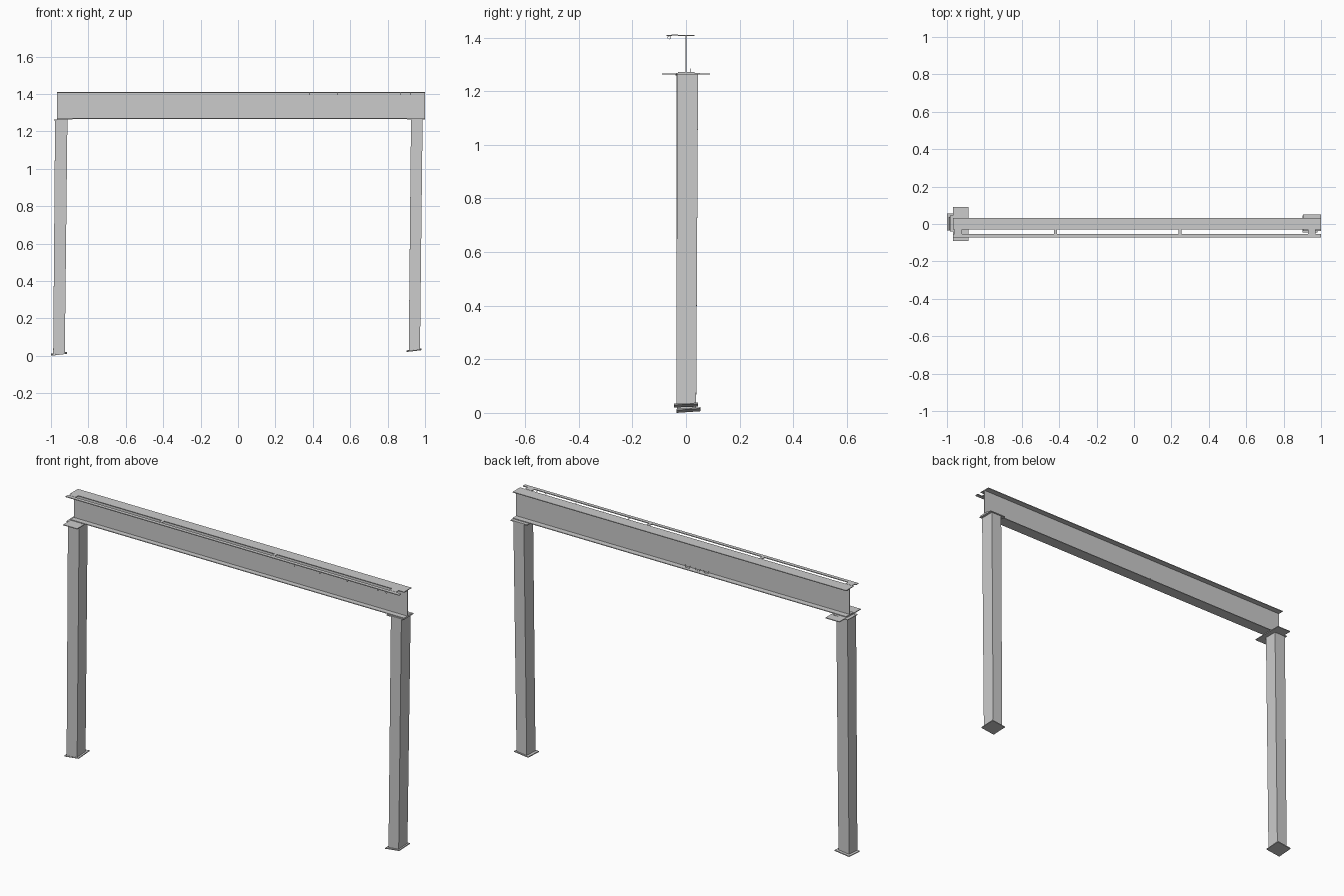
import bpy, bmesh, math

if "Cube" in bpy.data.objects:
    bpy.data.objects.remove(bpy.data.objects["Cube"])


def prism(name, bottom, top):
    """Solid between two matching four-cornered loops."""
    bm = bmesh.new()
    lo = [bm.verts.new(p) for p in bottom]
    hi = [bm.verts.new(p) for p in top]
    bm.faces.new(lo[::-1])
    bm.faces.new(hi)
    for i in range(4):
        j = (i + 1) % 4
        bm.faces.new((lo[i], lo[j], hi[j], hi[i]))
    bmesh.ops.recalc_face_normals(bm, faces=bm.faces)
    me = bpy.data.meshes.new(name)
    bm.to_mesh(me)
    bm.free()
    ob = bpy.data.objects.new(name, me)
    bpy.context.collection.objects.link(ob)
    return ob


def quad(x0, x1, y0, y1, height):
    return [(x, y, height(x, y)) for x, y in ((x0, y0), (x1, y0), (x1, y1), (x0, y1))]


def plate(name, x0, x1, y0, y1, height, t):
    return prism(name, quad(x0, x1, y0, y1, height),
                 quad(x0, x1, y0, y1, lambda x, y: height(x, y) + t))


def box(name, x0, x1, y0, y1, z0, z1):
    return plate(name, x0, x1, y0, y1, lambda x, y: z0, z1 - z0)


def plane(x0, y0, z0, sx, sy):
    return lambda x, y: z0 + sx * (x - x0) + sy * (y - y0)


def wire(name, points, radius):
    cu = bpy.data.curves.new(name, 'CURVE')
    cu.dimensions = '3D'
    cu.bevel_depth = radius
    cu.bevel_resolution = 1
    sp = cu.splines.new('POLY')
    sp.points.add(len(points) - 1)
    for p, co in zip(sp.points, points):
        p.co = (*co, 1)
    ob = bpy.data.objects.new(name, cu)
    bpy.context.collection.objects.link(ob)


# I-beam: two flanges and a web
BX0, BX1 = -0.967, 1.0
box("beam_top_flange", BX0, BX1, -0.03, 0.032, 1.406, 1.41)
box("beam_bottom_flange", BX0, BX1, -0.03, 0.032, 1.267, 1.271)
box("beam_web", BX0, BX1, -0.002, 0.002, 1.271, 1.406)

# Leaning box columns standing on tilted base plates
left_base = plane(-1.0, -0.035, 0.0, 0.12, 0.07)
right_base = plane(0.9, -0.045, 0.02, 0.12, 0.04)
flat = lambda x, y: 1.262
prism("left_column", quad(-0.988, -0.926, -0.033, 0.038, lambda x, y: left_base(x, y) + 0.004),
      quad(-0.978, -0.912, -0.036, 0.036, flat))
prism("right_column", quad(0.913, 0.973, -0.036, 0.038, lambda x, y: right_base(x, y) + 0.004),
      quad(0.925, 0.987, -0.033, 0.045, flat))
plate("left_base_plate", -1.0, -0.915, -0.035, 0.055, left_base, 0.005)
plate("right_base_plate", 0.9, 0.982, -0.045, 0.045, right_base, 0.005)

# Cap plates under the beam ends
box("left_cap_plate", -0.968, -0.886, -0.09, 0.09, 1.262, 1.266)
plate("left_seat_plate", -0.985, -0.9, -0.04, 0.045, plane(-0.985, 0, 1.259, 0.06, 0.03), 0.003)
box("right_cap_plate", 0.903, 1.0, -0.038, 0.05, 1.262, 1.267)

# Slim rail in front of the top flange, with its brackets
box("front_rail", BX0, BX1, -0.072, -0.053, 1.406, 1.41)
for x in (-0.94, -0.42, 0.245, 0.95):
    w = 0.02 if abs(x) > 0.9 else 0.008
    box("rail_bracket", x - w, x + w, -0.054, -0.029, 1.407, 1.411)

# Small rings hanging below the rail
for x in (0.38, 0.53, 0.69, 0.87, 0.92):
    ring = [(x, -0.063 + 0.006 * math.cos(a), 1.4 + 0.006 * math.sin(a))
            for a in (i * math.pi / 4 for i in range(9))]
    wire("rail_ring", ring, 0.001)

# Little wire clips on the back of the bottom flange
for x in (-0.02, -0.08, -0.13):
    wire("back_clip", [(x - 0.015, 0.015, 1.285), (x - 0.01, 0.015, 1.271),
                       (x + 0.01, 0.015, 1.271), (x + 0.015, 0.015, 1.285)], 0.001)
